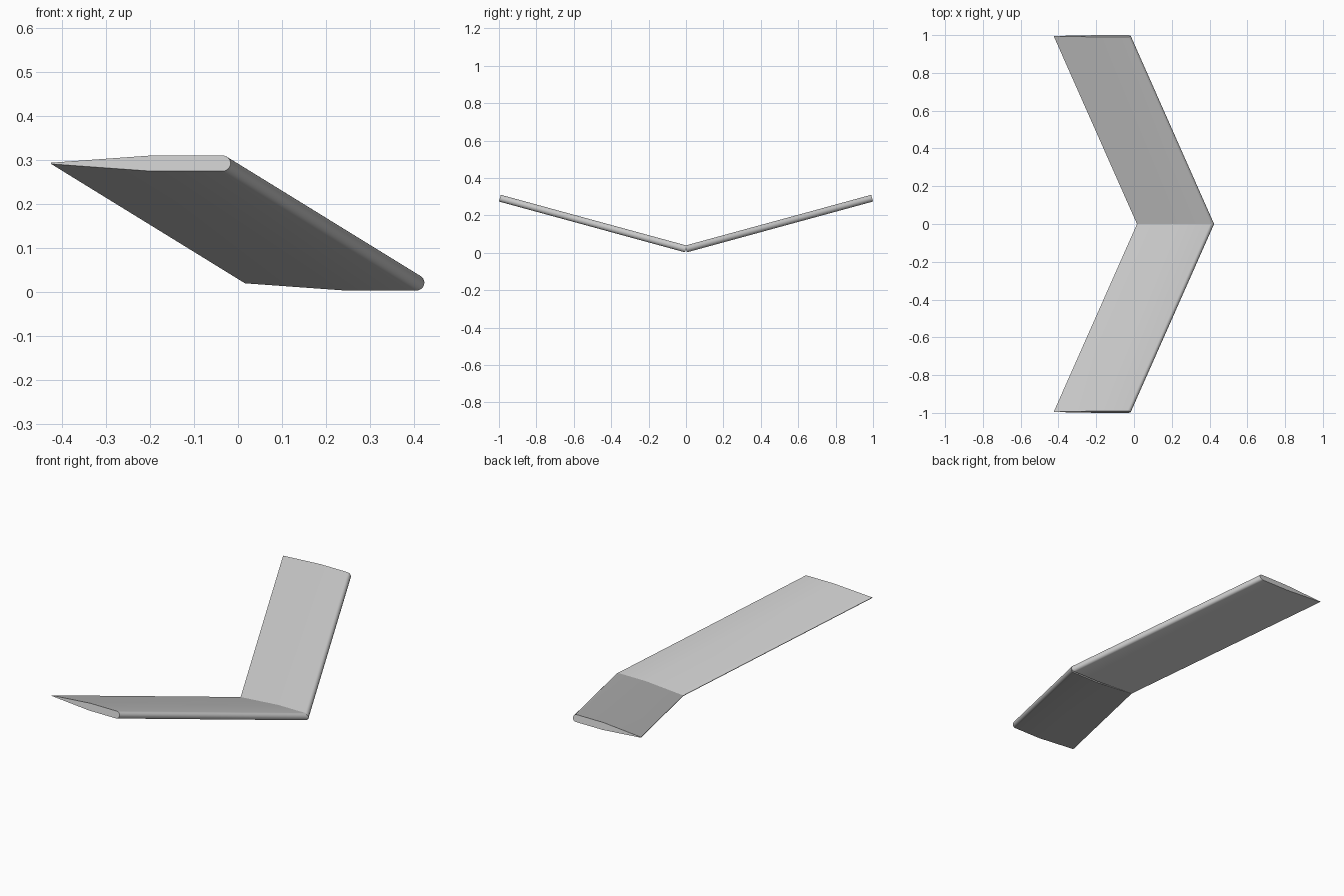
import bpy, bmesh, math
from mathutils import Vector

cube = bpy.data.objects.get("Cube")
if cube:
    bpy.data.objects.remove(cube, do_unlink=True)

# Single plain grey finish
grey = bpy.data.materials.new("light_grey")
grey.use_nodes = True
colour = (0.58, 0.58, 0.58, 1)
grey.diffuse_color = colour
grey.node_tree.nodes["Principled BSDF"].inputs["Base Color"].default_value = colour

HALF = 0.0185        # half of the panel thickness
CHORD = 0.408        # trailing edge to leading edge
TAPER = 0.228        # where the rear taper reaches full thickness
ROOT = Vector((0.016, 0, 0.0205))
TIP = Vector((-0.425, 0.995, 0.292))


def wing_section():
    """Closed outline of (chord position, height): blunt tail, round nose."""
    pts = [(0, -0.0015), (TAPER, -HALF)]
    steps = 12
    for i in range(steps + 1):
        a = math.pi * (i / steps - 0.5)
        pts.append((CHORD - HALF + HALF * math.cos(a), HALF * math.sin(a)))
    return pts + [(TAPER, HALF), (0, 0.0015)]


def wing_panel(name, side):
    """Swept, upward-angled panel; side is the sign of its y direction."""
    rise = math.atan2(TIP.z - ROOT.z, TIP.y)
    normal = Vector((0, -side * math.sin(rise), math.cos(rise)))
    bm = bmesh.new()
    rings = []
    for end in (ROOT, TIP):
        base = Vector((end.x, side * end.y, end.z))
        rings.append([bm.verts.new(base + Vector((c, 0, 0)) + normal * h)
                      for c, h in wing_section()])
    root, tip = rings
    n = len(root)
    for i in range(n):
        j = (i + 1) % n
        bm.faces.new((root[i], root[j], tip[j], tip[i]))
    bm.faces.new(root)
    bm.faces.new(tip)
    bmesh.ops.recalc_face_normals(bm, faces=bm.faces)
    mesh = bpy.data.meshes.new(name)
    bm.to_mesh(mesh)
    bm.free()
    mesh.materials.append(grey)
    obj = bpy.data.objects.new(name, mesh)
    bpy.context.collection.objects.link(obj)
    return obj


# Two mirrored panels meeting at the centre line
panels = [wing_panel("front_wing_panel", -1), wing_panel("back_wing_panel", 1)]

bpy.ops.object.select_all(action='DESELECT')
for panel in panels:
    panel.select_set(True)
bpy.context.view_layer.objects.active = panels[0]
bpy.ops.object.shade_smooth_by_angle(angle=math.radians(30))
